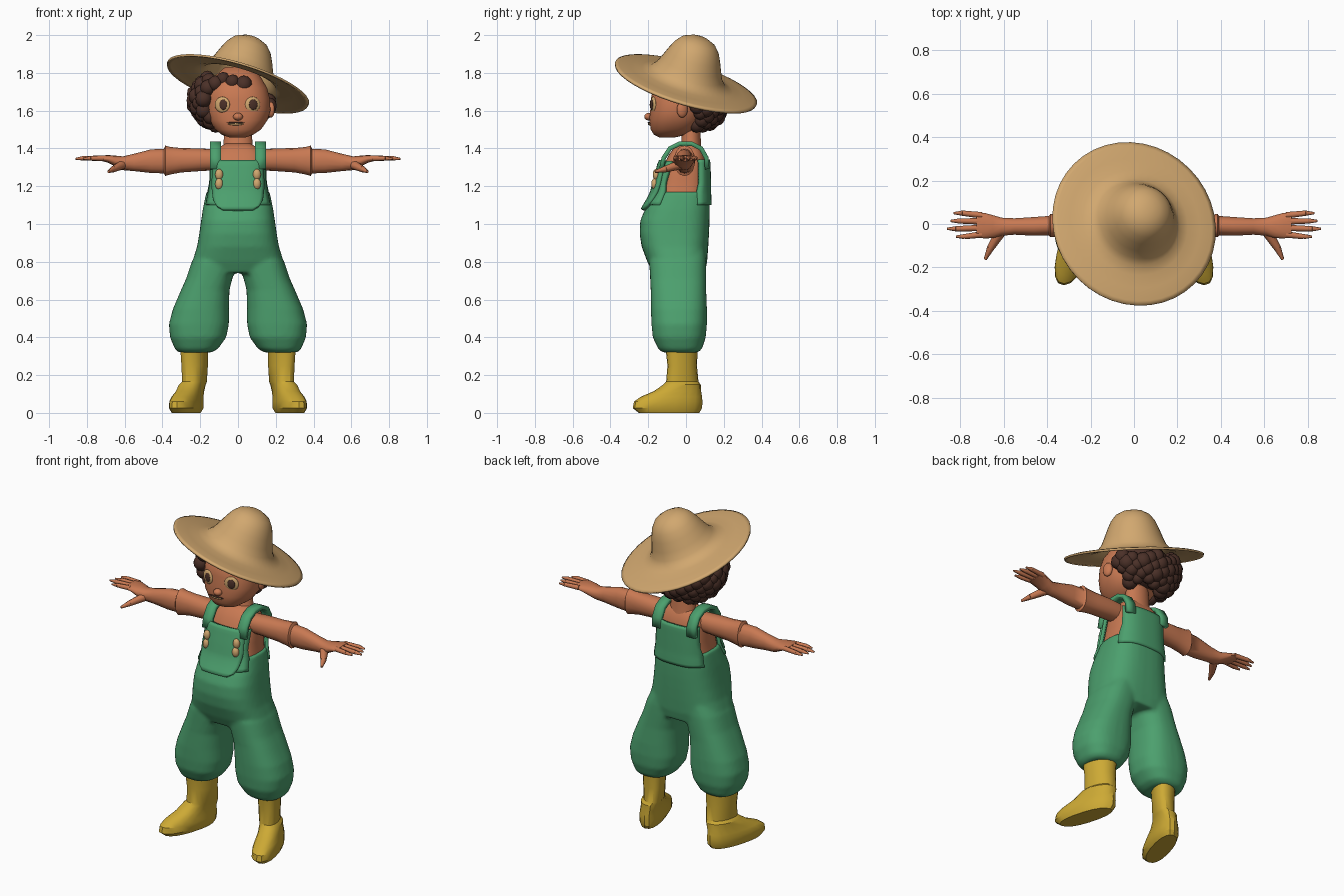
import bpy, bmesh, math, random
from mathutils import Vector, Matrix

if "Cube" in bpy.data.objects:
    bpy.data.objects.remove(bpy.data.objects["Cube"])

random.seed(4)


def material(name, rgb):
    m = bpy.data.materials.new(name)
    m.diffuse_color = (*rgb, 1)
    m.use_nodes = True
    m.node_tree.nodes["Principled BSDF"].inputs["Base Color"].default_value = m.diffuse_color
    return m


SKIN = material("skin", (0.577, 0.190, 0.085))
GREEN = material("green cloth", (0.072, 0.350, 0.155))
YELLOW = material("yellow rubber", (0.610, 0.400, 0.035))
STRAW = material("straw tan", (0.640, 0.390, 0.160))
BROWN = material("dark brown", (0.070, 0.030, 0.021))


def finish(name, bm, mat, angle=50):
    bmesh.ops.recalc_face_normals(bm, faces=bm.faces)
    me = bpy.data.meshes.new(name)
    bm.to_mesh(me)
    bm.free()
    me.materials.append(mat)
    ob = bpy.data.objects.new(name, me)
    bpy.context.collection.objects.link(ob)
    bpy.ops.object.select_all(action='DESELECT')
    ob.select_set(True)
    bpy.context.view_layer.objects.active = ob
    bpy.ops.object.shade_smooth_by_angle(angle=math.radians(angle))
    return ob


def loft(bm, rings, axis='z', segs=24, n=2.4, side=1, shear=0):
    """Rings are (t, a0, a1, b0, b1): position along axis and extents across it."""
    rows = []
    for t, a0, a1, b0, b1 in rings:
        row = []
        for i in range(segs):
            th = 2 * math.pi * (i + 0.5) / segs
            c, s = math.cos(th), math.sin(th)
            a = (a0 + a1) / 2 + (a1 - a0) / 2 * math.copysign(abs(c) ** (2 / n), c)
            b = (b0 + b1) / 2 + (b1 - b0) / 2 * math.copysign(abs(s) ** (2 / n), s)
            co = (side * (a - shear * b), b, t) if axis == 'z' else (side * t, a, b)
            row.append(bm.verts.new(co))
        rows.append(row)
    for r, q in zip(rows, rows[1:]):
        for i in range(segs):
            j = (i + 1) % segs
            bm.faces.new((r[i], r[j], q[j], q[i]))
    bm.faces.new(rows[0])
    bm.faces.new(rows[-1])


def blob(bm, centre, radii, turn=0, sub=3):
    m = Matrix.Translation(centre) @ Matrix.Rotation(turn, 4, 'Z') @ Matrix.Diagonal((*radii, 1))
    bmesh.ops.create_icosphere(bm, subdivisions=sub, radius=1, matrix=m)


def cone(bm, p, q, r1, r2):
    p, q = Vector(p), Vector(q)
    m = Matrix.Translation((p + q) / 2) @ (q - p).to_track_quat('Z', 'Y').to_matrix().to_4x4()
    bmesh.ops.create_cone(bm, cap_ends=True, segments=8, radius1=r1, radius2=r2,
                          depth=(q - p).length, matrix=m)


def sheet(name, rows, mat, thick):
    bm = bmesh.new()
    vs = [[bm.verts.new(p) for p in row] for row in rows]
    for r, q in zip(vs, vs[1:]):
        for i in range(len(r) - 1):
            bm.faces.new((r[i], r[i + 1], q[i + 1], q[i]))
    ob = finish(name, bm, mat)
    s = ob.modifiers.new("thickness", 'SOLIDIFY')
    s.thickness, s.offset = thick, 0
    return ob


def lerp_table(table, z):
    for p, q in zip(table, table[1:]):
        if z <= q[0]:
            f = max(0, (z - p[0]) / (q[0] - p[0]))
            return [a + (b - a) * f for a, b in zip(p[1:], q[1:])]
    return table[-1][1:]


# Overalls body: z, half width, front y, back y
BODY = [(0.74, .20, -.175, .10), (0.80, .242, -.205, .112), (0.88, .217, -.235, .118),
        (0.95, .205, -.246, .122), (1.02, .195, -.242, .125), (1.08, .186, -.216, .126),
        (1.13, .176, -.186, .125), (1.17, .167, -.167, .123), (1.24, .161, -.150, .122),
        (1.32, .156, -.128, .120), (1.37, .146, -.102, .110), (1.405, .115, -.075, .09),
        (1.425, .08, -.045, .075)]

# Trousers: belly and two puffy legs fused with a remesh
bm = bmesh.new()
loft(bm, [(z, -w, w, f, b) for z, w, f, b in BODY if z < 1.18], n=2.8, segs=40)
LEG = [(.32, .14, .315, -.125, .065), (.34, .105, .335, -.148, .085), (.40, .062, .36, -.176, .105),
       (.47, .048, .366, -.183, .111), (.55, .048, .345, -.186, .111), (.65, .045, .302, -.187, .107),
       (.71, .030, .275, -.190, .107), (.80, .002, .245, -.195, .107), (.88, .002, .20, -.18, .10)]
for s in (1, -1):
    loft(bm, LEG, n=2.5, segs=32, side=s)
trousers = finish("overall_trousers", bm, GREEN)
r = trousers.modifiers.new("fuse", 'REMESH')
r.mode, r.voxel_size, r.use_smooth_shade = 'VOXEL', 0.011, True
r = trousers.modifiers.new("soften", 'SMOOTH')
r.factor, r.iterations = 0.5, 4


# Overalls panels that follow the chest surface
def panel(name, widths, z0, z1, front, off, thick):
    rows = []
    for k in range(15):
        z = z0 + (z1 - z0) * k / 14
        hw = lerp_table(widths, z)[0]
        w, f, b = lerp_table(BODY, z)
        row = []
        for i in range(17):
            x = hw * (i / 8 - 1)
            d = max(0, 1 - abs(x / (w + off)) ** 2.8) ** (1 / 2.8)
            row.append((x, (f + b) / 2 + ((b - f) / 2 + off) * d * (-1 if front else 1), z))
        rows.append(row)
    sheet(name, rows, GREEN, thick)


panel("front_panel", [(1.10, .165), (1.15, .155), (1.22, .142), (1.33, .142)], 1.10, 1.33, True, 0, .02)
panel("back_panel", [(1.10, .165), (1.15, .158), (1.22, .145), (1.34, .140)], 1.10, 1.34, False, 0, .02)
panel("bib", [(1.075, .08), (1.09, .11), (1.12, .128), (1.2, .136), (1.33, .128)], 1.075, 1.335, True, .013, .02)

# Shoulder straps
STRAP = [(-.130, 1.29), (-.118, 1.35), (-.085, 1.40), (-.035, 1.425), (.03, 1.425),
         (.08, 1.40), (.108, 1.35), (.112, 1.29)]
for s, tag in ((1, "right"), (-1, "left")):
    sheet(tag + "_strap", [[(s * (.118 + dx), y, z) for dx in (-.029, 0, .029)] for y, z in STRAP], GREEN, .024)

# Buckles
bm = bmesh.new()
for s in (1, -1):
    for z, y in ((1.262, -.158), (1.212, -.166)):
        blob(bm, (s * .1, y, z), (.021, .018, .03))
finish("buckles", bm, STRAW)

# Chest and neck
bm = bmesh.new()
loft(bm, [(z, -w + .013, w - .013, f + .013, b - .013) for z, w, f, b in BODY if z > 1.1], n=2.8, segs=32)
loft(bm, [(1.36, -.09, .09, -.05, .09), (1.42, -.078, .078, -.025, .08), (1.53, -.07, .07, -.02, .075)], n=2)
finish("chest_and_neck", bm, SKIN)

# Arms with rolled cuff, palm, fingers and thumb
ARM = [(.11, -.065, .045, 1.285, 1.395), (.20, -.065, .05, 1.28, 1.40), (.30, -.06, .045, 1.273, 1.402),
       (.36, -.06, .045, 1.262, 1.408), (.385, -.062, .047, 1.254, 1.415), (.392, -.053, .038, 1.268, 1.398),
       (.46, -.055, .033, 1.270, 1.395), (.55, -.05, .027, 1.28, 1.372), (.61, -.055, .03, 1.285, 1.358),
       (.65, -.066, .042, 1.305, 1.362), (.69, -.068, .053, 1.325, 1.365), (.725, -.062, .053, 1.334, 1.362)]
FINGERS = [(.040, .050, .83), (.012, .014, .845), (-.018, -.022, .86), (-.048, -.058, .82)]
for s, tag in ((1, "right"), (-1, "left")):
    bm = bmesh.new()
    loft(bm, ARM, axis='x', segs=14, n=2.2, side=s)
    for y0, y1, tip in FINGERS:
        cone(bm, (s * .70, y0, 1.348), (s * (tip - .04), y1, 1.348), .015, .012)
        cone(bm, (s * (tip - .04), y1, 1.348), (s * tip, y1, 1.345), .012, .005)
    cone(bm, (s * .61, -.03, 1.315), (s * .66, -.11, 1.29), .026, .017)
    cone(bm, (s * .66, -.11, 1.29), (s * .685, -.163, 1.277), .017, .007)
    finish(tag + "_arm", bm, SKIN)

# Boots with toes turned outward
BOOT = [(0, .19, .31, -.25, .07), (.025, .175, .32, -.282, .085), (.06, .175, .32, -.275, .087),
        (.085, .178, .315, -.24, .085), (.115, .178, .305, -.17, .08), (.15, .172, .30, -.12, .078),
        (.165, .165, .285, -.105, .066), (.25, .158, .29, -.098, .058), (.34, .155, .295, -.108, .062)]
for s, tag in ((1, "right"), (-1, "left")):
    bm = bmesh.new()
    loft(bm, BOOT, segs=18, n=2.3, side=s, shear=.27)
    finish(tag + "_boot", bm, YELLOW, 30)

# Head, ears and nose
bm = bmesh.new()
loft(bm, [(1.458, -.045, .04, -.14, -.06), (1.472, -.085, .08, -.17, .0), (1.50, -.122, .122, -.187, .06),
          (1.55, -.153, .157, -.195, .09), (1.60, -.163, .172, -.190, .10), (1.66, -.163, .170, -.187, .11),
          (1.72, -.158, .155, -.175, .11), (1.78, -.125, .12, -.13, .10), (1.83, -.07, .08, -.07, .06)],
     segs=32, n=2.3)
for s in (1, -1):
    blob(bm, (s * .175, -.02, 1.605), (.018, .03, .042), s * .3)
blob(bm, (0, -.197, 1.568), (.026, .024, .020))
finish("head", bm, SKIN)

# Eyes, brows and mouth
bm, dark = bmesh.new(), bmesh.new()
for x, t in ((-.083, -.32), (.077, .28)):
    blob(bm, (x, -.173, 1.632), (.042, .012, .042), t)
    blob(dark, (x + .004, -.182, 1.632), (.023, .0075, .028), t)
blob(bm, (-.012, -.192, 1.53), (.042, .010, .008))
blob(dark, (-.012, -.195, 1.536), (.05, .008, .004))
finish("eyes_and_teeth", bm, STRAW)
finish("pupils_and_lip", dark, BROWN)

# Straw hat: lathed profile tilted back and to one side
UP = Vector((.3, .3, 1)).normalized()
HAT = Vector((0, 0, 1.745))
PROFILE = [(.39, -.004), (.37, .002), (.31, .008), (.25, .016), (.205, .03), (.178, .06), (.158, .105),
           (.138, .155), (.118, .198), (.09, .232), (.05, .252), (.015, .257)]
bm = bmesh.new()
rings = [[bm.verts.new((q * math.cos(a), q * math.sin(a), h))
          for a in (2 * math.pi * i / 40 for i in range(40))] for q, h in PROFILE]
for p, q in zip(rings, rings[1:]):
    for i in range(40):
        bm.faces.new((p[i], p[(i + 1) % 40], q[(i + 1) % 40], q[i]))
bm.faces.new(rings[-1])
bm.transform(Matrix.Translation(HAT) @ UP.to_track_quat('Z', 'Y').to_matrix().to_4x4())
hat = finish("straw_hat", bm, STRAW)
m = hat.modifiers.new("thickness", 'SOLIDIFY')
m.thickness, m.offset = .012, 0

# Curly hair: blobs spread over the scalp, leaving the face and right ear clear
bm = bmesh.new()
blob(bm, (-.02, .055, 1.66), (.165, .14, .14))
N = 180
for i in range(N):
    v = 1 - 2 * (i + .5) / N
    ring, a = math.sqrt(1 - v * v), i * 2.39996
    dx, dy = ring * math.cos(a), ring * math.sin(a)
    p = Vector((-.03 + .2 * dx, .045 + dy * (.145 if dy > 0 else .22), 1.66 + .155 * v))
    hidden = (p - HAT).dot(UP) > -.02
    face = p.y < .05 and not ((p.x < -.145 and p.y > -.11) or p.z > 1.735)
    if hidden or face or p.z < 1.525:
        continue
    q = random.uniform(.036, .048)
    blob(bm, p, (q, q, q * 1.05), sub=2)
finish("curly_hair", bm, BROWN, 80)
